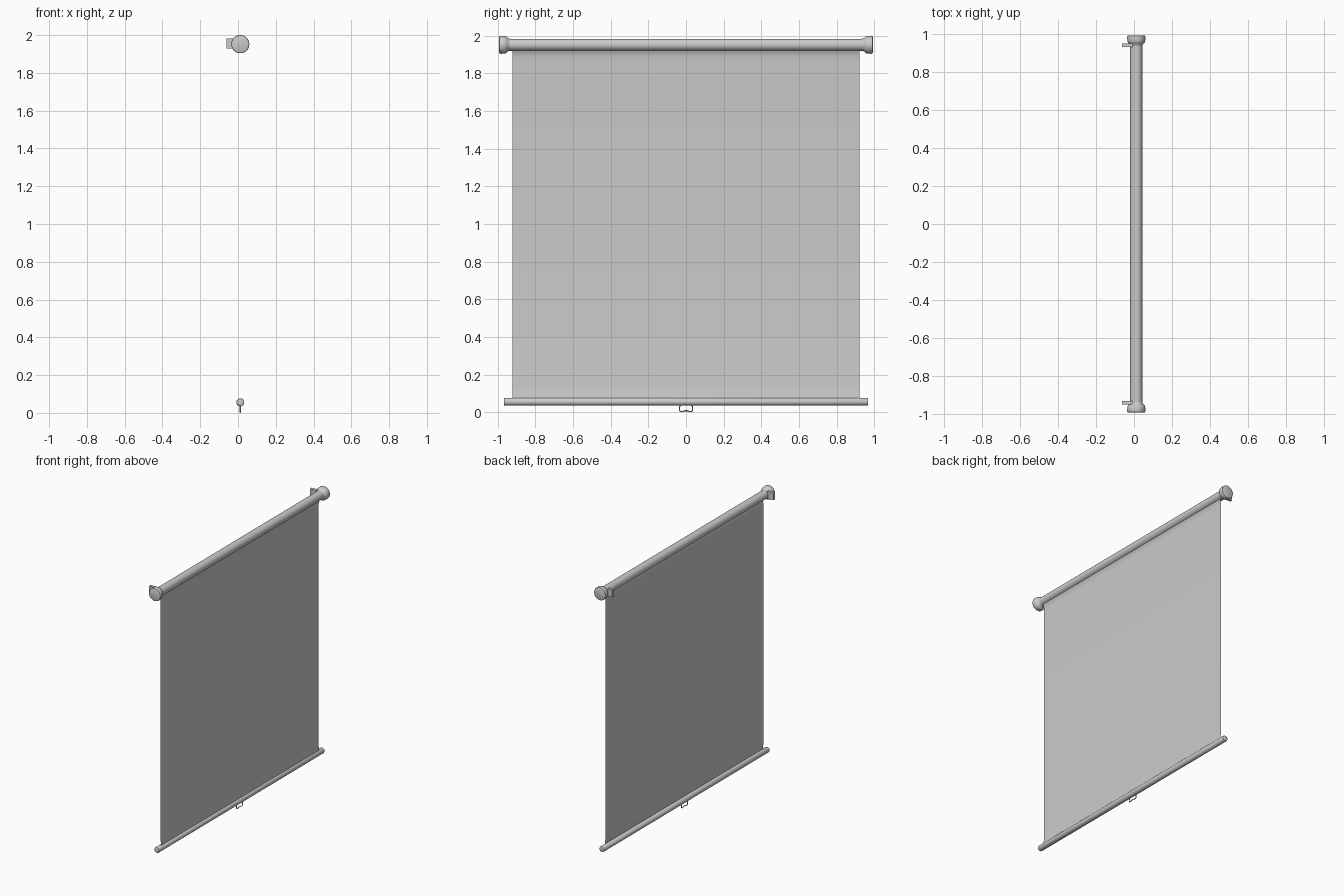
import bpy, bmesh, math

if "Cube" in bpy.data.objects:
    bpy.data.objects.remove(bpy.data.objects["Cube"])

AX = 0.012          # common x of roller, screen and bottom bar
TOP_Z, BAR_Z = 1.952, 0.056


def finish(name, bm, angle=40):
    bmesh.ops.recalc_face_normals(bm, faces=bm.faces)
    me = bpy.data.meshes.new(name)
    bm.to_mesh(me)
    bm.free()
    ob = bpy.data.objects.new(name, me)
    bpy.context.collection.objects.link(ob)
    bpy.ops.object.select_all(action='DESELECT')
    ob.select_set(True)
    bpy.context.view_layer.objects.active = ob
    bpy.ops.object.shade_smooth_by_angle(angle=math.radians(angle))
    return ob


def lathe(name, profile, z, n=32):
    """Revolve (y, radius) points around the long y axis."""
    bm = bmesh.new()
    vs = [bm.verts.new((AX + r, y, z)) for y, r in profile]
    es = [bm.edges.new(p) for p in zip(vs, vs[1:])]
    bmesh.ops.spin(bm, geom=vs + es, cent=(AX, 0, z), axis=(0, 1, 0),
                   angle=math.tau, steps=n)
    bmesh.ops.remove_doubles(bm, verts=bm.verts, dist=1e-5)
    return finish(name, bm)


# roller housing
lathe("roller_tube", [(-0.96, 0), (-0.96, 0.032), (0.96, 0.032), (0.96, 0)], TOP_Z)

# end caps and wall brackets, one per side
CAP = [(0.935, 0.032), (0.945, 0.035), (0.953, 0.043), (0.960, 0.047),
       (0.985, 0.048), (0.990, 0.046), (0.992, 0.042), (0.992, 0)]
for side, s in (("left", -1), ("right", 1)):
    lathe("end_cap_" + side, [(s * y, r) for y, r in CAP], TOP_Z)
    bm = bmesh.new()
    bmesh.ops.create_cube(bm, size=1)
    bmesh.ops.scale(bm, vec=(0.055, 0.02, 0.052), verts=bm.verts)
    bmesh.ops.translate(bm, vec=(-0.0345, s * 0.94, TOP_Z + 0.004), verts=bm.verts)
    finish("wall_bracket_" + side, bm)

# bottom weight bar with softened ends
half = [(0.960, 0.021), (0.966, 0.019), (0.968, 0.015), (0.968, 0)]
lathe("bottom_bar", [(-y, r) for y, r in reversed(half)] + half, BAR_Z, 24)

# hanging screen sheet, flared slightly where it meets roller and bar
bm = bmesh.new()
path = [(0.024, 1.922), (0.018, 1.91), (0.014, 1.893), (AX, 1.87),
        (AX, 0.14), (0.014, 0.105), (0.019, 0.07)]
rows = [[bm.verts.new((x, y, z)) for y in (-0.922, 0.922)] for x, z in path]
for a, b in zip(rows, rows[1:]):
    bm.faces.new((a[0], a[1], b[1], b[0]))
finish("screen_sheet", bm)

# bent wire pull handle
cu = bpy.data.curves.new("pull_handle", 'CURVE')
cu.dimensions = '3D'
cu.bevel_depth = 0.003
cu.bevel_resolution = 2
right = [(0.010, 0.008), (0.018, 0.004), (0.028, 0.003), (0.034, 0.008),
         (0.035, 0.018), (0.032, 0.040)]
pts = [(-y, z) for y, z in reversed(right)] + right
sp = cu.splines.new('POLY')
sp.points.add(len(pts) - 1)
for p, (y, z) in zip(sp.points, pts):
    p.co = (AX, y, z, 1)
bpy.context.collection.objects.link(bpy.data.objects.new("pull_handle", cu))
